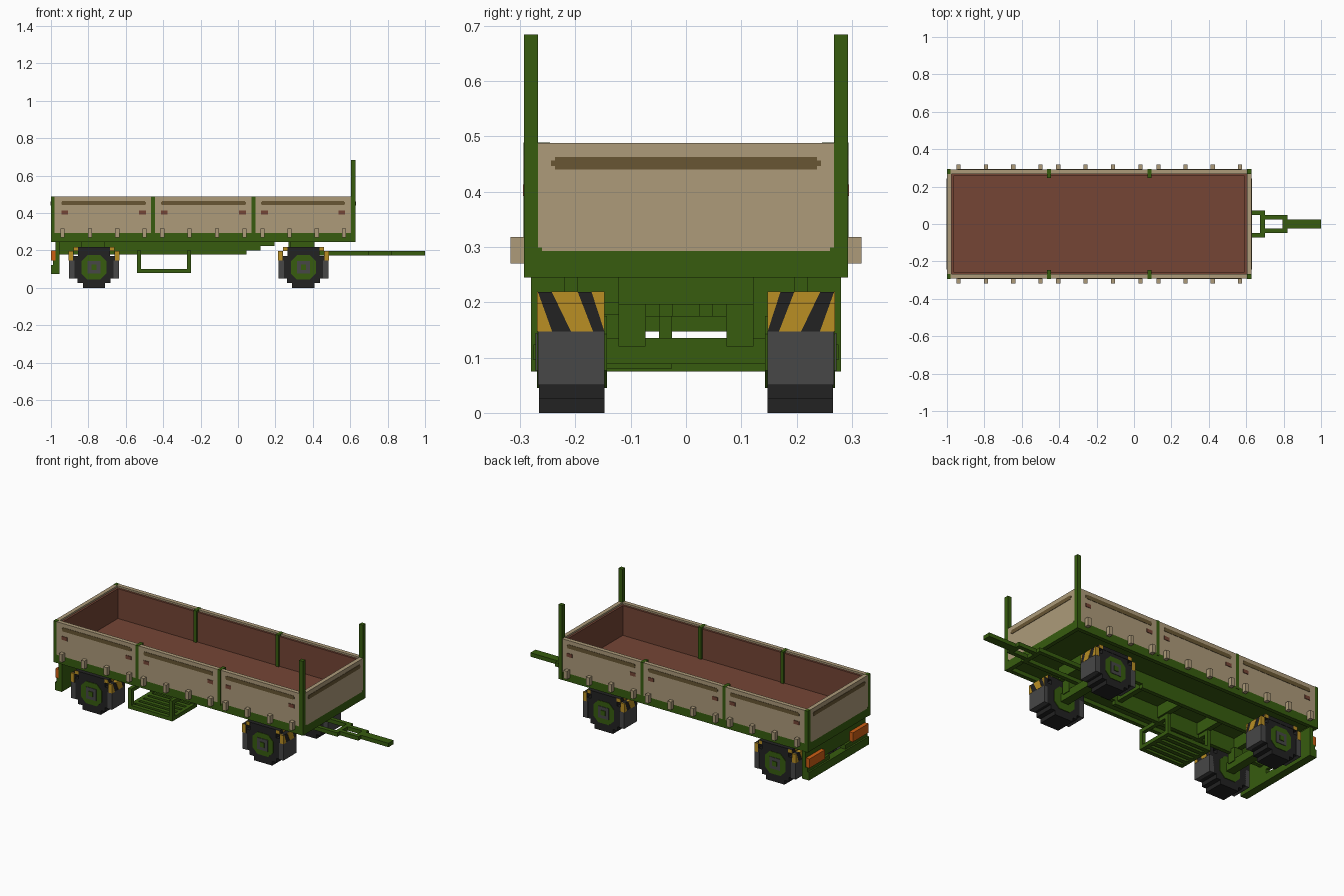
import bpy, bmesh
from mathutils import Vector

cube = bpy.data.objects.get("Cube")
if cube:
    bpy.data.objects.remove(cube, do_unlink=True)


def lin(c):
    c /= 255
    return c / 12.92 if c <= 0.04045 else ((c + 0.055) / 1.055) ** 2.4


def material(name, rgb):
    m = bpy.data.materials.new(name)
    m.use_nodes = True
    col = [lin(c) for c in rgb] + [1]
    m.diffuse_color = col
    bsdf = m.node_tree.nodes["Principled BSDF"]
    bsdf.inputs["Base Color"].default_value = col
    bsdf.inputs["Roughness"].default_value = 0.9
    return m


GREEN = material("green paint", (55, 92, 15))
TAN = material("tan boards", (173, 155, 122))
GROOVE = material("dark tan groove", (104, 86, 52))
BROWN = material("red brown lining", (117, 69, 53))
BLACK = material("black rubber", (34, 34, 34))
GREY = material("grey tread", (71, 71, 71))
YELLOW = material("hazard yellow", (186, 143, 36))
ORANGE = material("orange lamp", (205, 95, 20))


def finish(name, bm, mat):
    bmesh.ops.recalc_face_normals(bm, faces=bm.faces)
    me = bpy.data.meshes.new(name)
    bm.to_mesh(me)
    bm.free()
    me.materials.append(mat)
    ob = bpy.data.objects.new(name, me)
    bpy.context.collection.objects.link(ob)
    return ob


def boxes(name, mat, *specs):
    """One object from boxes given as (x0, x1, y0, y1, z0, z1)."""
    bm = bmesh.new()
    for x0, x1, y0, y1, z0, z1 in specs:
        verts = bmesh.ops.create_cube(bm, size=1)["verts"]
        for v in verts:
            v.co = Vector((x1 if v.co.x > 0 else x0,
                           y1 if v.co.y > 0 else y0,
                           z1 if v.co.z > 0 else z0))
    return finish(name, bm, mat)


def both(*specs):
    """Repeat boxes mirrored across y = 0."""
    return list(specs) + [(a, b, -d, -c, e, f) for a, b, c, d, e, f in specs]


def prism(bm, pts, axis, a, b):
    """Extrude a 2D outline along an axis: (x, z) along y or (y, z) along x."""
    place = (lambda p: (p[0], a, p[1])) if axis == "y" else (lambda p: (a, p[0], p[1]))
    f = bm.faces.new([bm.verts.new(place(p)) for p in pts])
    ext = bmesh.ops.extrude_face_region(bm, geom=[f])["geom"]
    off = Vector((0, b - a, 0)) if axis == "y" else Vector((b - a, 0, 0))
    bmesh.ops.translate(bm, vec=off, verts=[v for v in ext if isinstance(v, bmesh.types.BMVert)])


# Cargo bed: sills, floor, boards, lining
X0, X1, W = -1.0, 0.628, 0.292
boxes("sill_frame", GREEN, *both((X0, X1, 0.268, W, 0.245, 0.293)),
      (X0, X0 + .024, -.268, .268, .245, .293), (X1 - .024, X1, -.268, .268, .245, .293))
boxes("bed_underside", GREEN, (X0 + .024, X1 - .024, -.268, .268, .268, .29))
boxes("bed_floor", BROWN, (X0 + .024, X1 - .024, -.268, .268, .29, .302))
boxes("side_boards", TAN, *both((X0 + .02, X1 - .024, .268, W, .293, .488)))
boxes("end_boards", TAN, (X0, X0 + .024, -.268, .268, .293, .488),
      (X1 - .024, X1, -.268, .268, .293, .488))
boxes("inner_lining", BROWN, *both((X0 + .024, X1 - .024, .256, .268, .302, .478)),
      (X0 + .024, X0 + .036, -.256, .256, .302, .478),
      (X1 - .036, X1 - .024, -.256, .256, .302, .478))

# Posts
boxes("front_posts", GREEN, *both((X1 - .024, X1 + .001, .268, W + .001, .245, .684)))
boxes("rear_posts", GREEN, *both((X0 - .001, X0 + .02, .268, W + .001, .245, .489)))
boxes("middle_posts", GREEN, *both(*[(x - .01, x + .01, .246, W + .002, .28, .489)
                                     for x in (-.454, .083)]))

# Panel details: grooves, pegs, hinges
panels = ((-.945, -.492), (-.412, .042), (.124, .573))
grooves, pegs, hinges = [], [], []
for a, b in panels:
    grooves += [(a + .005, b - .005, W, W + .002, .442, .465),
                (a, b, W, W + .002, .447, .459)]
    pegs += [(a, a + .036, W, W + .003, .392, .413), (b - .036, b, W, W + .003, .392, .413)]
    for i in range(4):
        c = a + .007 + i * (b - a - .014) / 3
        hinges += [(c - .011, c + .011, W - .005, .317, .27, .318)]
boxes("side_grooves", GROOVE, *both(*grooves))
boxes("board_pegs", BROWN, *both(*pegs))
boxes("board_hinges", TAN, *both(*hinges))
boxes("end_grooves", GROOVE,
      *[(x, x + .003, -h, h, z0, z1) for x in (X0 - .002, X1 - .001)
        for h, z0, z1 in ((.237, .44, .463), (.244, .446, .456))])
boxes("end_corner_blocks", GREEN, *both((X1 - .01, X1 + .001, .26, .268, .293, .299),
                                        (X0 - .001, X0 + .01, .26, .268, .293, .299)))

# Chassis rails, stepped toward the front, and cross members
boxes("chassis_rails", GREEN, *both((-.955, .045, .098, .122, .178, .27),
                                    (.045, .12, .098, .122, .2, .27),
                                    (.12, .195, .098, .122, .224, .27)))
boxes("cross_members", GREEN, *[(x, x + .03, -.098, .098, .2, .27)
                                for x in (-.955, -.79, -.54, -.27, .0)])

# Rear bumper with lamps
boxes("rear_bumper", GREEN, (X0, -.955, -.28, .28, .075, .122),
      (-.976, -.955, -.28, .28, .147, .245),
      *both((-.99, -.955, .073, .28, .122, .147)))
boxes("rear_lamps", ORANGE, *both((X0, -.976, .13, .275, .146, .2)))

# Slatted tray hung under one side
boxes("tray_slats", GREEN, *[(-.54, -.25, y, y + .024, .08, .102)
                             for y in [-.255 + i * .0412 for i in range(6)]])
boxes("tray_hangers", GREEN, *[s for x in (-.54, -.272) for s in (
    (x, x + .022, -.255, -.025, .08, .102),
    (x, x + .022, -.255, -.231, .1, .2),
    (x, x + .022, -.049, -.025, .1, .27),
    (x, x + .022, -.255, -.025, .178, .2))])

# Turntable, axles and drawbar
boxes("turntable", GREEN, (.27, .41, -.122, .122, .195, .27))
boxes("drawbar", GREEN, *both((.3, .7, .049, .073, .174, .197), (.68, .82, .024, .049, .174, .197)),
      (.675, .7, -.049, .049, .174, .197), (.795, .82, -.024, .024, .174, .197),
      (.82, 1.0, -.024, .024, .174, .197))
for label, cx in (("rear", -.77), ("front", .35)):
    boxes(label + "_axle", GREEN, (cx - .025, cx + .025, -.16, .16, .088, .135),
          *both((cx - .03, cx + .03, .073, .122, .12, .2)))
    boxes(label + "_fender_brackets", GREEN, *both((cx - .07, cx + .06, .196, .22, .215, .25)))

# Wheels: stepped tyre, octagonal hub, striped fender
half = ((.06, 0), (.06, .025), (.088, .025), (.088, .05), (.112, .05), (.112, .171),
        (.086, .171), (.086, .198))
hub = [(.035, .045), (.067, .077), (.067, .143), (.035, .175)]
Y0, Y1 = .147, .268
# Stripes across the fender from the outer edge: u at the top, u at the bottom
stripes = (((.025, .072), (.06, .1)), ((.097, .121), (.1205, .121)), ((-.001, 0), (-.001, .026)))
for label, cx in (("rear", -.77), ("front", .35)):
    for side, s in (("left", 1), ("right", -1)):
        n = label + "_" + side
        bm = bmesh.new()
        prism(bm, [(cx + x, z) for x, z in half] + [(cx - x, z) for x, z in reversed(half)],
              "y", s * Y0, s * (Y1 - .002))
        finish(n + "_tyre", bm, BLACK)
        bm = bmesh.new()
        prism(bm, [(cx + x, z) for x, z in hub] + [(cx - x, z) for x, z in reversed(hub)],
              "y", s * (Y0 - .004), s * (Y1 + .001))
        finish(n + "_hub", bm, GREEN)
        ya, yb = sorted((s * (Y1 - .01), s * (Y1 + .004)))
        boxes(n + "_hub_plate", GREY, (cx - .034, cx + .034, ya, yb, .076, .144))
        ya, yb = sorted((s * (Y1 - .01), s * (Y1 + .008)))
        boxes(n + "_hub_cap", GREEN, (cx - .014, cx + .014, ya, yb, .096, .124))
        ya, yb = sorted((s * Y0, s * Y1))
        boxes(n + "_tread", GREY, *[(min(cx + e * .105, cx + e * .134), max(cx + e * .105, cx + e * .134),
                                     ya, yb, .05, .147) for e in (1, -1)])
        boxes(n + "_fender", BLACK, (cx - .108, cx + .108, ya, yb, .197, .219),
              (cx - .134, cx - .109, ya, yb, .147, .198), (cx + .109, cx + .134, ya, yb, .147, .198))
        bm = bmesh.new()
        for e in (1, -1):
            for z0, z1, d0, d1 in ((.147, .198, .112, .1355), (.198, .2195, .085, .1095)):
                for top, low in stripes:
                    def u(k, z):
                        t = (z - .147) / .0725
                        return s * (Y1 - (low[k] + (top[k] - low[k]) * t))
                    prism(bm, [(u(0, z0), z0), (u(1, z0), z0), (u(1, z1), z1), (u(0, z1), z1)],
                          "x", cx + e * d0, cx + e * d1)
        finish(n + "_hazard_stripes", bm, YELLOW)
